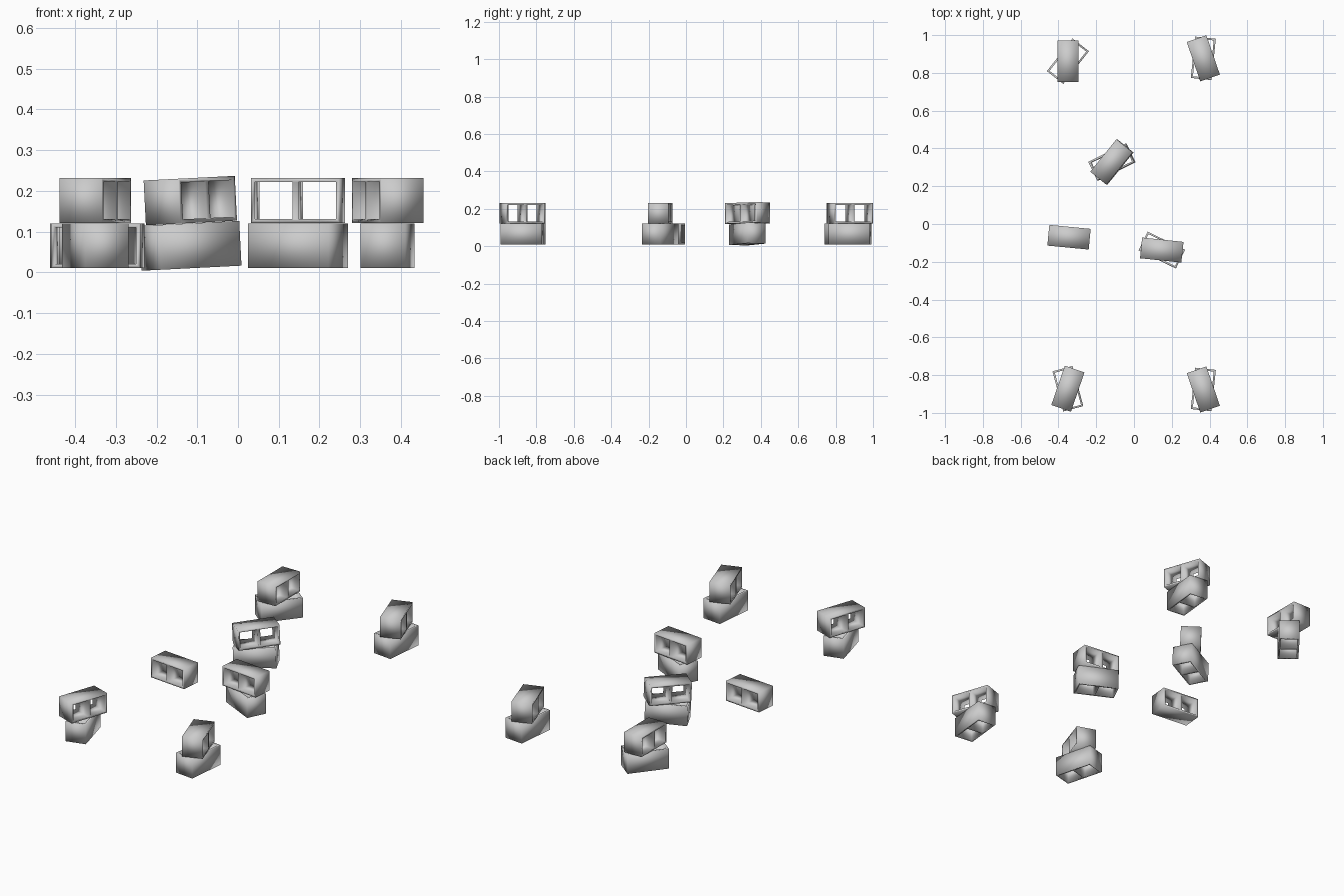
import bpy, bmesh
from math import radians
from mathutils import Matrix

if "Cube" in bpy.data.objects:
    bpy.data.objects.remove(bpy.data.objects["Cube"])

L, W, H = 0.22, 0.11, 0.11      # block size
WALL, WEB = 0.010, 0.007        # shell thickness, half of centre web


def block_mesh():
    """Hollow block: framed face with two openings, extruded through its depth."""
    bm = bmesh.new()
    x, z = L / 2, H / 2

    def rect(x0, x1, zz):
        return [bm.verts.new((px, -W / 2, pz))
                for px, pz in ((x0, -zz), (x1, -zz), (x1, zz), (x0, zz))]

    o = rect(-x, x, z)
    a = rect(-x + WALL, -WEB, z - WALL)
    b = rect(WEB, x - WALL, z - WALL)
    for loop in ((o[0], a[0], a[3], o[3]), (b[1], o[1], o[2], b[2]),
                 (a[1], b[0], b[3], a[2]),
                 (o[0], o[1], b[1], b[0], a[1], a[0]),
                 (o[2], o[3], a[3], a[2], b[3], b[2])):
        bm.faces.new(loop)
    ext = bmesh.ops.extrude_face_region(bm, geom=bm.faces[:], use_keep_orig=True)
    moved = [v for v in ext["geom"] if isinstance(v, bmesh.types.BMVert)]
    bmesh.ops.translate(bm, verts=moved, vec=(0, W, 0))
    bmesh.ops.recalc_face_normals(bm, faces=bm.faces[:])
    for f in bm.faces:
        f.smooth = True
    me = bpy.data.meshes.new("hollow_block")
    bm.to_mesh(me)
    bm.free()
    return me


mesh = block_mesh()


def block(name, x, y, z, angle, upright=False, tilt=0.0):
    """Place one block; upright turns the openings to the vertical."""
    ob = bpy.data.objects.new(name, mesh)
    bpy.context.collection.objects.link(ob)
    ob.matrix_world = (Matrix.Translation((x, y, z))
                       @ Matrix.Rotation(radians(tilt), 4, 'Y')
                       @ Matrix.Rotation(radians(angle), 4, 'Z')
                       @ Matrix.Rotation(radians(90 if upright else 0), 4, 'X'))


# Stacks: name, x, y, lower angle, upper angle, tilt
stacks = [
    ("back_left", -0.35, 0.862, 52, 90, 0),
    ("back_right", 0.367, 0.877, 84, 109, 0),
    ("front_left", -0.35, -0.872, 105, 71, 0),
    ("front_right", 0.367, -0.876, 84, 109, 0),
    ("middle_right", 0.147, -0.138, -26, -6, 0),
    ("middle_tilted", -0.117, 0.328, 26, 51, -2.9),
]
for name, x, y, low, high, tilt in stacks:
    block(name + "_lower_block", x, y, 0.065, low, True, tilt)
    block(name + "_upper_block", x, y, 0.176, high, False, tilt)

# Lone block on the ground
block("single_block", -0.344, -0.07, 0.065, -5.5)
